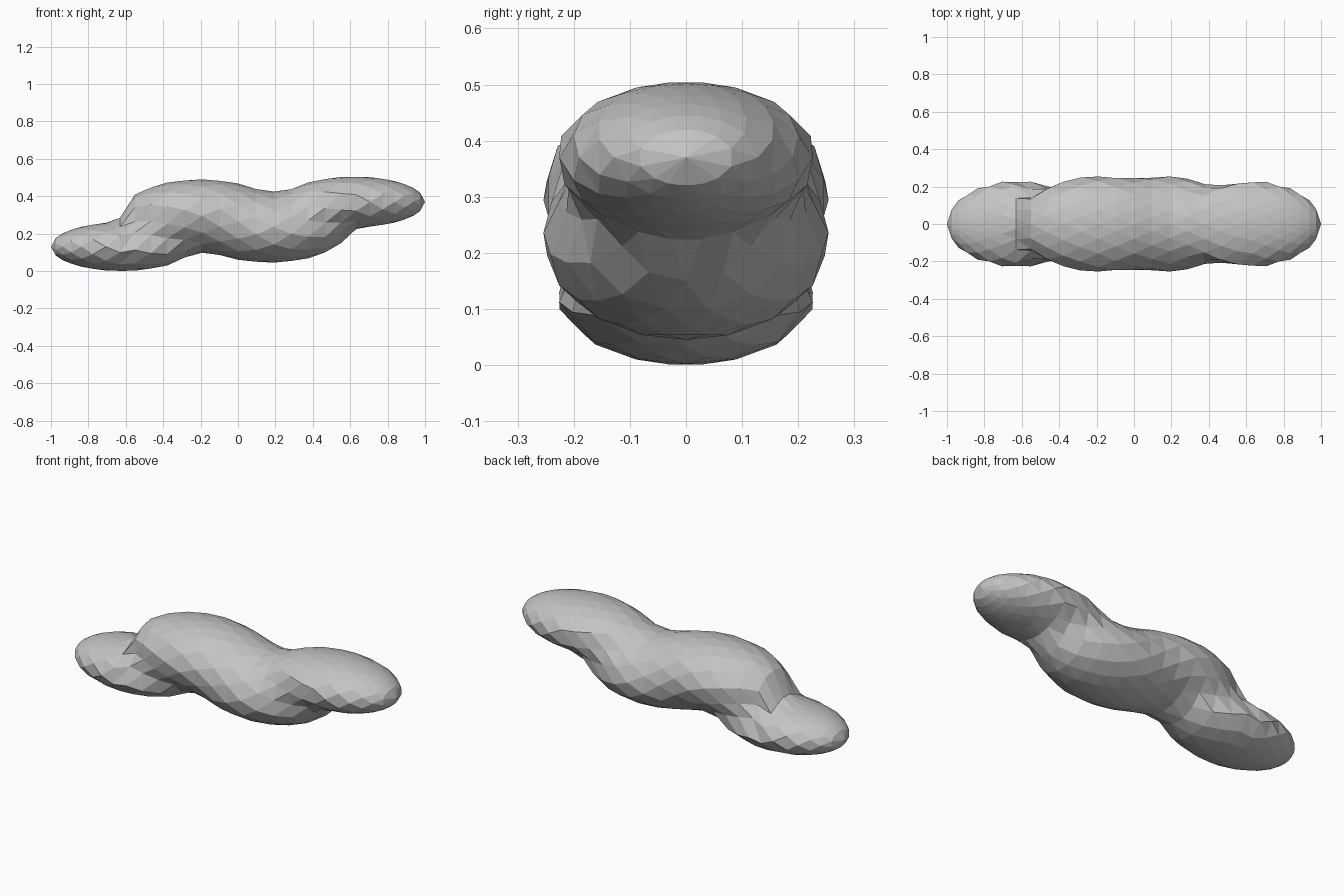
import bpy, bmesh, math
from mathutils import Vector

cube = bpy.data.objects.get("Cube")
if cube:
    bpy.data.objects.remove(cube, do_unlink=True)

# Overlapping lobes: centre and radii
LOBES = [
    (Vector((-0.62, 0, 0.13)), Vector((0.38, 0.232, 0.13))),
    (Vector((-0.20, 0, 0.31)), Vector((0.42, 0.255, 0.18))),
    (Vector((0.17, 0, 0.225)), Vector((0.42, 0.255, 0.18))),
    (Vector((0.62, 0, 0.37)), Vector((0.38, 0.232, 0.135))),
]
BLEND = 0.06
RINGS, SIDES = 28, 16


def field(p):
    """Signed distance estimate of the softly blended lobes."""
    total = None
    for centre, radii in LOBES:
        q = Vector(((p[i] - centre[i]) / radii[i] for i in range(3)))
        d = (q.length - 1) * min(radii)
        if total is None:
            total = d
        else:
            h = max(BLEND - abs(total - d), 0) / BLEND
            total = min(total, d) - h * h * BLEND / 4
    return total


def section_middle(x):
    inside = [z for z in (i * 0.004 for i in range(130))
              if field(Vector((x, 0, z))) < 0]
    return Vector((x, 0, (inside[0] + inside[-1]) / 2))


def surface_point(origin, direction):
    near, far = 0.0, 0.4
    for _ in range(24):
        mid = (near + far) / 2
        if field(origin + direction * mid) < 0:
            near = mid
        else:
            far = mid
    return origin + direction * near


# Body: staggered rings wrapped around the lobes
bm = bmesh.new()
rings = []
for i in range(1, RINGS):
    t = 2 * i / RINGS - 1
    origin = section_middle(t * (1.35 - 0.35 * t * t))
    ring = []
    for j in range(SIDES):
        a = 2 * math.pi * (j + 0.5 * (i % 2)) / SIDES
        direction = Vector((0, math.cos(a), math.sin(a)))
        ring.append(bm.verts.new(surface_point(origin, direction)))
    rings.append((i % 2, ring))

for (odd, a), (_, b) in zip(rings, rings[1:]):
    for j in range(SIDES):
        k = (j + 1) % SIDES
        if odd:
            bm.faces.new((a[j], a[k], b[k]))
            bm.faces.new((a[j], b[k], b[j]))
        else:
            bm.faces.new((a[j], a[k], b[j]))
            bm.faces.new((a[k], b[k], b[j]))

# Rounded tips
for (_, ring), tip in ((rings[0], (-1, 0, LOBES[0][0].z)),
                       (rings[-1], (1, 0, LOBES[-1][0].z))):
    v = bm.verts.new(tip)
    for j in range(SIDES):
        bm.faces.new((ring[j], ring[(j + 1) % SIDES], v))

bmesh.ops.recalc_face_normals(bm, faces=bm.faces)
mesh = bpy.data.meshes.new("lobed_body")
bm.to_mesh(mesh)
bm.free()
body = bpy.data.objects.new("lobed_body", mesh)
bpy.context.collection.objects.link(body)

# Plain grey
grey = bpy.data.materials.new("plain_grey")
grey.use_nodes = True
colour = (0.55, 0.55, 0.55, 1)
grey.diffuse_color = colour
for node in grey.node_tree.nodes:
    if node.type == "BSDF_PRINCIPLED":
        node.inputs["Base Color"].default_value = colour
mesh.materials.append(grey)
